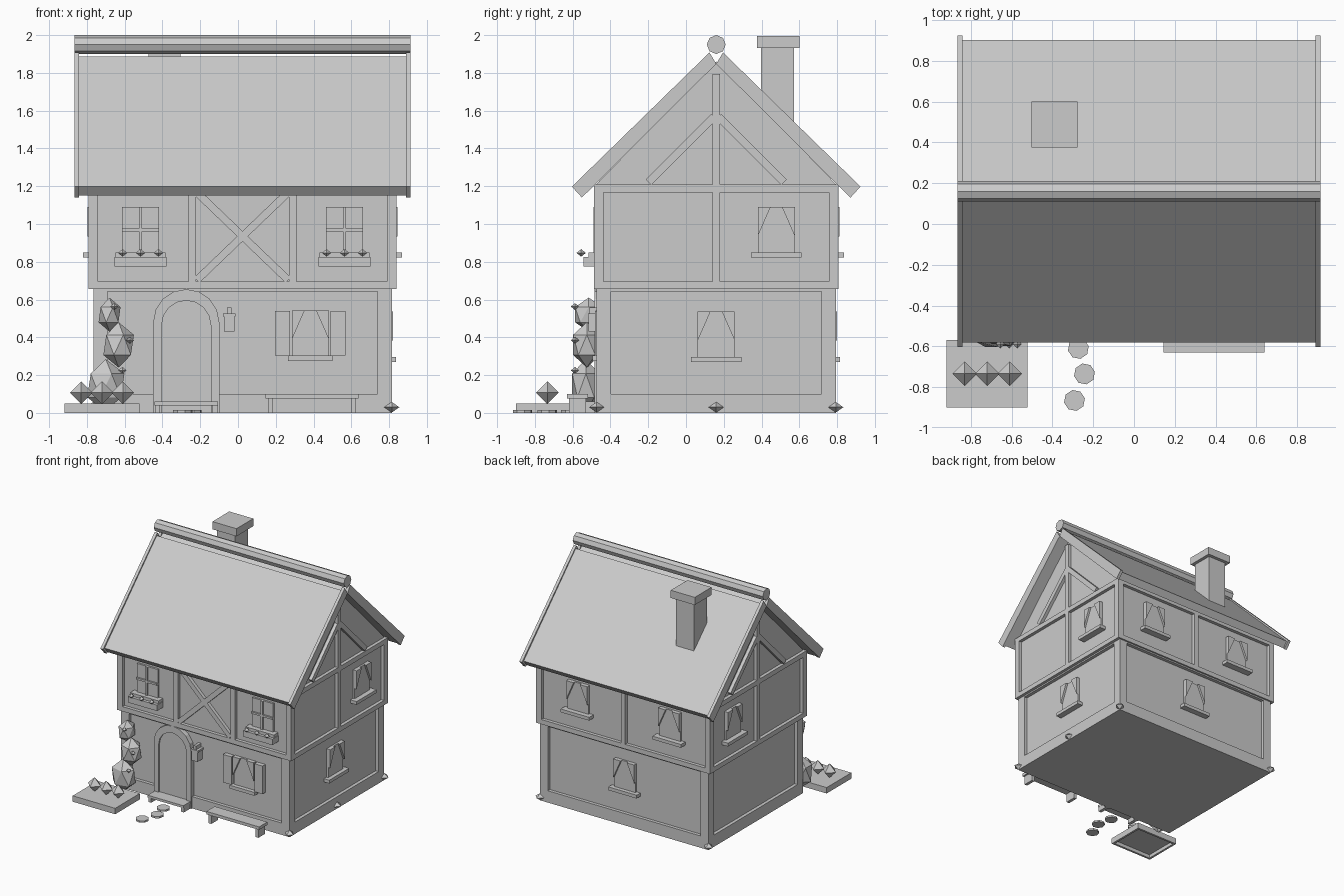
import bpy, bmesh, math
from mathutils import Vector, Matrix

cube = bpy.data.objects.get("Cube")
if cube:
    bpy.data.objects.remove(cube, do_unlink=True)

grey = bpy.data.materials.new("plain_grey")
grey.use_nodes = True
grey.diffuse_color = (0.6, 0.6, 0.6, 1)
grey.node_tree.nodes["Principled BSDF"].inputs["Base Color"].default_value = grey.diffuse_color

MID_X, MID_Y = 0.024, 0.16          # house centre
LOW_X, LOW_Y = 0.79, 0.633          # half sizes of the ground floor
UP_X, UP_Y = 0.815, 0.647           # half sizes of the upper floor
FLOOR, EAVE = 0.655, 1.208
RECESS = 0.028
SIDES = (-1, 1)


def finish(name, bm):
    bmesh.ops.recalc_face_normals(bm, faces=bm.faces)
    mesh = bpy.data.meshes.new(name)
    bm.to_mesh(mesh)
    bm.free()
    mesh.materials.append(grey)
    obj = bpy.data.objects.new(name, mesh)
    bpy.context.collection.objects.link(obj)
    return obj


def block(name, center, size, turn=None):
    bm = bmesh.new()
    bmesh.ops.create_cube(bm, size=1)
    bmesh.ops.scale(bm, vec=size, verts=bm.verts)
    if turn:
        bmesh.ops.rotate(bm, matrix=turn, verts=bm.verts)
    bmesh.ops.translate(bm, vec=center, verts=bm.verts)
    return finish(name, bm)


def span(name, xs, ys, zs):
    """Block given by its low and high limits on each axis."""
    return block(name, [sum(r) / 2 for r in (xs, ys, zs)], [r[1] - r[0] for r in (xs, ys, zs)])


def prism(name, points, direction):
    """Closed outline swept along a direction."""
    bm = bmesh.new()
    face = bm.faces.new([bm.verts.new(p) for p in points])
    swept = bmesh.ops.extrude_face_region(bm, geom=[face])
    bmesh.ops.translate(bm, vec=direction, verts=[v for v in swept["geom"] if isinstance(v, bmesh.types.BMVert)])
    return finish(name, bm)


def gem(name, center, radius, height):
    """Eight-sided diamond used for flowers and small plants."""
    bm = bmesh.new()
    for s in SIDES:
        bmesh.ops.create_cone(bm, segments=4, radius1=radius, radius2=0, depth=height,
                              matrix=Matrix.Translation((0, 0, s * height / 2)) @ Matrix.Scale(s, 4, (0, 0, 1)))
    bmesh.ops.translate(bm, vec=center, verts=bm.verts)
    return finish(name, bm)


def around(center, half):
    return (center - half, center + half)


def wall_part(name, wall, along, zs, half, depth, inner=0.04):
    """Block on the outside of a wall; wall = (axis, sign, distance of the face)."""
    axis, s, face = wall
    across = sorted((face - s * inner, face + s * depth))
    along = around(along, half)
    return span(name, *((across, along) if axis == "x" else (along, across)), zs)


def storey(name, hx, hy, z0, z1, post, sill, top):
    """Recessed wall core with corner posts and horizontal beams."""
    span(name + "_wall", around(MID_X, hx - RECESS), around(MID_Y, hy - RECESS), (z0, z1))
    for s in SIDES:
        for t in SIDES:
            block(name + "_corner_post", (MID_X + s * (hx - post / 2), MID_Y + t * (hy - post / 2), (z0 + z1) / 2),
                  (post, post, z1 - z0))
        for part, zs in (("sill_beam", (z0, z0 + sill)), ("top_beam", (z1 - top, z1))):
            wall_part(f"{name}_{part}", ("x", s, MID_X + s * hx), MID_Y, zs, hy, 0)
            wall_part(f"{name}_{part}", ("y", s, MID_Y + s * hy), MID_X, zs, hx, 0)


storey("ground", LOW_X, LOW_Y, 0, FLOOR, 0.075, 0.1, 0.012)
storey("upper", UP_X, UP_Y, FLOOR, EAVE, 0.05, 0.04, 0.04)

# Wall planes, in the order of SIDES
low_front, low_back = [("y", s, MID_Y + s * LOW_Y) for s in SIDES]
up_front, up_back = [("y", s, MID_Y + s * UP_Y) for s in SIDES]
up_ends = [("x", s, MID_X + s * UP_X) for s in SIDES]
low_end = ("x", 1, MID_X + LOW_X)

# Upper floor posts and front cross brace
for wall in up_ends:
    wall_part("upper_side_post", wall, MID_Y, (FLOOR, EAVE), 0.02, 0)
wall_part("upper_back_post", up_back, MID_X, (FLOOR, EAVE), 0.02, 0)
for s in SIDES:
    wall_part("upper_front_post", up_front, MID_X + s * 0.267, (FLOOR, EAVE), 0.02, 0)
    block("cross_brace", (MID_X, up_front[2] + 0.02, 0.935), (0.67, 0.04, 0.04),
          Matrix.Rotation(s * math.atan2(0.47, 0.49), 3, "Y"))

# Gable walls with king post and slanted braces
gable = [(MID_X - UP_X + RECESS, MID_Y + d, z) for d, z in ((-UP_Y, EAVE - 0.01), (UP_Y, EAVE - 0.01), (0, 1.86))]
prism("gable_wall", gable, (2 * (UP_X - RECESS), 0, 0))
for wall in up_ends:
    wall_part("gable_king_post", wall, MID_Y, (EAVE, 1.795), 0.02, 0)
    for t in SIDES:
        block("gable_brace", (wall[2] - wall[1] * 0.02, MID_Y + t * 0.185, 1.395), (0.04, 0.49, 0.04),
              Matrix.Rotation(-t * math.pi / 4, 3, "X"))

# Roof slopes, verge boards and ridge
slope = ((0.045, 1.886), (0.742, 1.199), (0.703, 1.151), (0, 1.848))
verge = ((0.036, 1.908), (0.764, 1.198), (0.711, 1.14), (0, 1.848))
ROOF_X, VERGE = 0.89, 0.025
for t in SIDES:
    prism("roof_slope", [(MID_X - ROOF_X + 0.01, MID_Y + t * d, z) for d, z in slope], (2 * ROOF_X - 0.02, 0, 0))
    for s in SIDES:
        prism("verge_board", [(MID_X + s * ROOF_X, MID_Y + t * d, z) for d, z in verge], (-s * VERGE, 0, 0))
ridge = [(MID_X - ROOF_X, MID_Y + 0.05 * math.sin(k * math.pi / 4), 1.95 + 0.05 * math.cos(k * math.pi / 4))
         for k in range(8)]
prism("roof_ridge", ridge, (2 * ROOF_X, 0, 0))

# Chimney
block("chimney_shaft", (-0.39, 0.485, 1.69), (0.17, 0.175, 0.5))
block("chimney_cap", (-0.39, 0.488, 1.963), (0.225, 0.225, 0.065))


# Windows
def window(wall, along, z0, sill_half=0.133, sill_depth=0.03, curtains=True):
    axis, s, face = wall
    top = z0 + 0.24
    wall_part("window_pane", wall, along, (z0, top), 0.098, -0.012)
    wall_part("window_sill", wall, along, (z0 - 0.028, z0), sill_half, sill_depth)
    if curtains:
        for t in SIDES:
            corner = [(along + t * 0.098, top), (along + t * 0.03, top), (along + t * 0.098, top - 0.155)]
            back = face - s * RECESS
            drape = (RECESS + 0.006) * s
            if axis == "x":
                prism("curtain", [(back, a, z) for a, z in corner], (drape, 0, 0))
            else:
                prism("curtain", [(a, back, z) for a, z in corner], (0, drape, 0))


for wall in up_ends:
    window(wall, 0.478, 0.85)
for wall, along in ((low_end, MID_Y), (low_back, MID_X)):
    window(wall, along, 0.297, sill_depth=0.022)
for s in SIDES:
    window(up_back, MID_X + s * 0.43, 0.85)
    x = MID_X + s * 0.54
    window(up_front, x, 0.85, curtains=False)
    wall_part("window_upright_bar", up_front, x, (0.85, 1.09), 0.008, 0.003)
    wall_part("window_cross_bar", up_front, x, (0.96, 0.976), 0.098, 0.003)
    wall_part("flower_box", up_front, x, (0.775, 0.825), 0.137, 0.055)
    for k in (-1, 0, 1):
        gem("box_flower", (x + k * 0.095, -0.555, 0.847), 0.025, 0.02)

# Shuttered ground floor window
SHUTTER_X = 0.383
window(low_front, SHUTTER_X, 0.303, 0.118, 0.022)
for s in SIDES:
    wall_part("shutter", low_front, SHUTTER_X + s * 0.147, (0.303, 0.54), 0.039, 0.01)

# Arched door with surround
DOOR_X = -0.274


def arch(radius, spring):
    """Outline from the left foot round to the right foot."""
    curve = [(DOOR_X - radius * math.cos(a), spring + radius * math.sin(a))
             for a in (k * math.pi / 8 for k in range(9))]
    return [(DOOR_X - radius, 0)] + curve + [(DOOR_X + radius, 0)]


outer, inner = arch(0.175, 0.48), arch(0.13, 0.465)
face_y = low_front[2]
prism("door_leaf", [(x, face_y, z) for x, z in inner], (0, 0.03, 0))
prism("door_surround", [(x, face_y - 0.012, z) for x, z in outer + inner[::-1]], (0, 0.05, 0))

# Door step on two supports
span("door_step", around(DOOR_X, 0.167), (-0.578, face_y), (0.04, 0.06))
for s in SIDES:
    span("step_support", around(DOOR_X + s * 0.153, 0.013), (-0.57, face_y), (0, 0.04))

# Wall lantern
LAMP_X = -0.046
lamp_back = face_y + RECESS
span("lantern_body", around(LAMP_X, 0.027), (-0.515, lamp_back), (0.43, 0.51))
span("lantern_cap", around(LAMP_X, 0.034), (-0.52, lamp_back), (0.51, 0.527))
span("lantern_hook", around(LAMP_X, 0.012), (-0.51, lamp_back), (0.527, 0.558))

# Bench
BENCH_X = 0.392
span("bench_seat", around(BENCH_X, 0.247), (-0.63, -0.52), (0.075, 0.1))
for s in SIDES:
    span("bench_leg", around(BENCH_X + s * 0.22, 0.013), (-0.62, -0.53), (0, 0.075))

# Stepping stones
for x, y in ((-0.273, -0.61), (-0.243, -0.735), (-0.292, -0.865)):
    ring = [(x + 0.052 * math.cos(a), y + 0.052 * math.sin(a), 0)
            for a in (k * math.pi / 4 + 0.2 for k in range(8))]
    prism("stepping_stone", ring, (0, 0, 0.015))

# Flower bed: boards around raised soil
BED_X, BED_Y = -0.72, -0.734
span("bed_soil", around(BED_X, 0.185), around(BED_Y, 0.155), (0.03, 0.05))
for s in SIDES:
    block("bed_end_board", (BED_X + s * 0.19, BED_Y, 0.025), (0.018, 0.328, 0.05))
    block("bed_side_board", (BED_X, BED_Y + s * 0.156, 0.025), (0.398, 0.018, 0.05))
for k in (-1, 0, 1):
    gem("bed_flower", (BED_X + k * 0.11, BED_Y, 0.107), 0.06, 0.06)

# Climbing shrub with blossoms
for x, y, z, width, height in ((-0.7, -0.53, 0.145, 0.11, 0.14), (-0.632, -0.525, 0.36, 0.09, 0.12),
                               (-0.68, -0.515, 0.52, 0.065, 0.09)):
    bm = bmesh.new()
    bmesh.ops.create_icosphere(bm, subdivisions=1, radius=1)
    bmesh.ops.scale(bm, vec=(width, 0.085, height), verts=bm.verts)
    bmesh.ops.translate(bm, vec=(x, y, z), verts=bm.verts)
    finish("climbing_shrub", bm)
for x, z in ((-0.655, 0.563), (-0.572, 0.385), (-0.612, 0.225)):
    gem("shrub_blossom", (x, -0.588, z), 0.022, 0.018)

# Small plants at the foot of the walls
for s, t in ((1, -1), (1, 0), (1, 1), (-1, 1)):
    gem("foot_plant", (MID_X + s * LOW_X, MID_Y + t * LOW_Y, 0.03), 0.04, 0.028)
